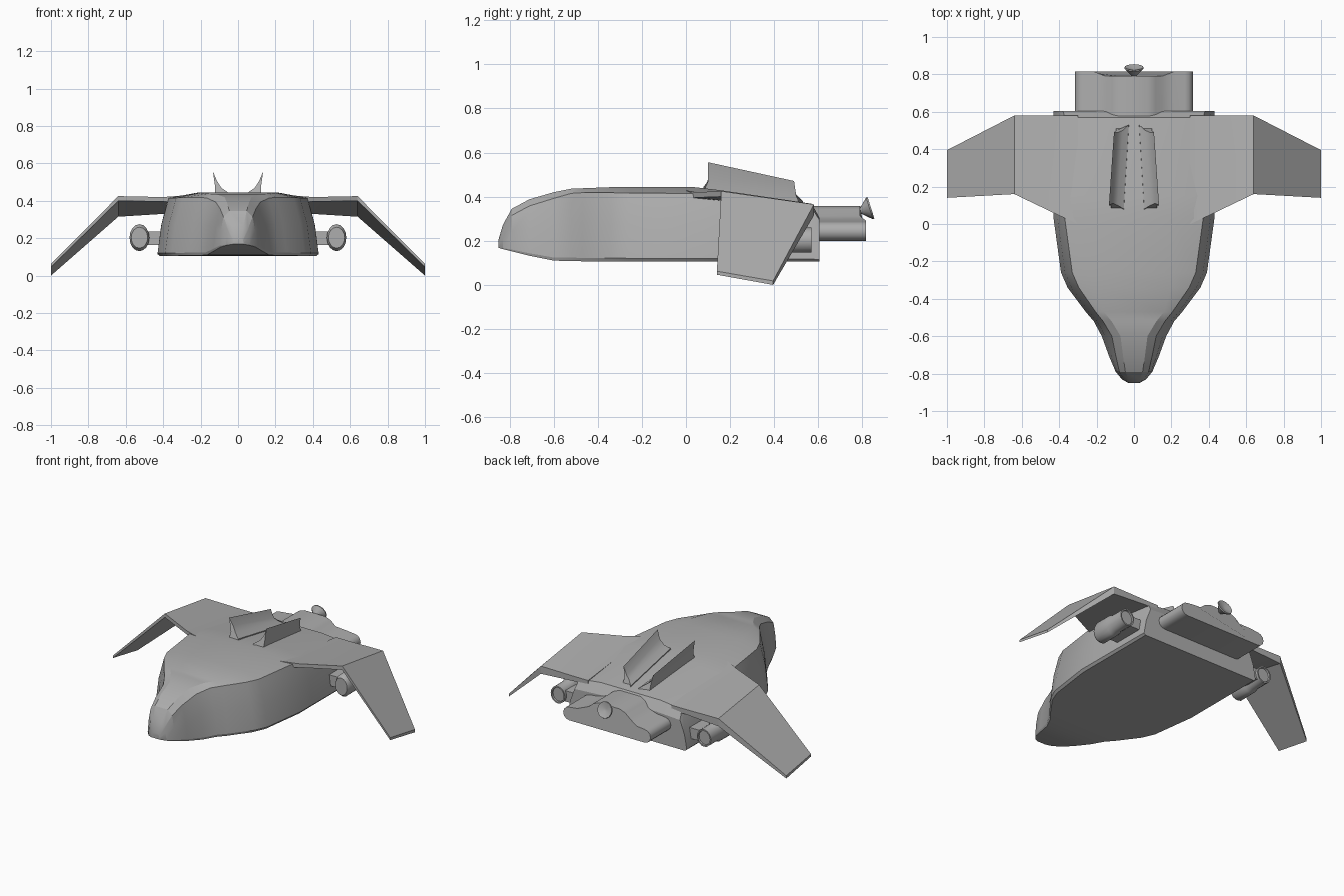
import bpy, bmesh, math
from mathutils import Vector

# Dark grey hull paint
paint = bpy.data.materials.new("dark_grey")
paint.diffuse_color = (0.42, 0.42, 0.42, 1)


def finish(bm, name, angle):
    bmesh.ops.recalc_face_normals(bm, faces=bm.faces)
    me = bpy.data.meshes.new(name)
    bm.to_mesh(me)
    bm.free()
    me.materials.append(paint)
    ob = bpy.data.objects.new(name, me)
    bpy.context.collection.objects.link(ob)
    bpy.ops.object.select_all(action='DESELECT')
    ob.select_set(True)
    bpy.context.view_layer.objects.active = ob
    bpy.ops.object.shade_smooth_by_angle(angle=math.radians(angle))
    return ob


def loft(name, rings, angle=25):
    """Skin a list of closed rings and cap both ends."""
    bm = bmesh.new()
    rows = [[bm.verts.new(p) for p in r] for r in rings]
    n = len(rows[0])
    for a, b in zip(rows, rows[1:]):
        for i in range(n):
            j = (i + 1) % n
            bm.faces.new((a[i], a[j], b[j], b[i]))
    bm.faces.new(rows[0])
    bm.faces.new(rows[-1])
    return finish(bm, name, angle)


def flip(rings, s):
    return [[(x * s, y, z) for x, y, z in r] for r in rings]


def symmetric(half):
    """Half outline, starting and ending off centre, mirrored in x."""
    return half + [(-x, y, z) for x, y, z in reversed(half)]


# Hull: y, bottom half width, bottom z, shoulder width, shoulder z, roof width, roof z
stations = [
    (-0.85, 0.030, 0.168, 0.026, 0.190, 0.015, 0.205),
    (-0.83, 0.065, 0.162, 0.052, 0.250, 0.030, 0.272),
    (-0.79, 0.098, 0.152, 0.078, 0.315, 0.046, 0.345),
    (-0.71, 0.132, 0.132, 0.096, 0.358, 0.058, 0.388),
    (-0.60, 0.172, 0.110, 0.118, 0.392, 0.072, 0.420),
    (-0.52, 0.215, 0.108, 0.165, 0.415, 0.120, 0.436),
    (-0.47, 0.258, 0.107, 0.205, 0.418, 0.160, 0.438),
    (-0.34, 0.355, 0.106, 0.295, 0.418, 0.200, 0.443),
    (-0.26, 0.390, 0.105, 0.330, 0.416, 0.210, 0.444),
    (0.03, 0.430, 0.105, 0.370, 0.415, 0.215, 0.444),
    (0.15, 0.430, 0.105, 0.375, 0.405, 0.215, 0.430),
    (0.57, 0.430, 0.105, 0.370, 0.350, 0.215, 0.368),
    (0.605, 0.430, 0.105, 0.380, 0.295, 0.215, 0.305)]
hull = []
for y, wb, zb, ws, zs, wt, zt in stations:
    h = zs - zb
    hull.append(symmetric([
        (wb * 0.97, y, zb), (wb, y, zb + 0.05 * h),
        (wb + (ws - wb) * 0.35, y, zb + 0.55 * h),
        (ws + (wb - ws) * 0.15, y, zb + 0.9 * h),
        (ws, y, zs), (wt, y, zt)]))
loft("hull", hull, 20)

# Wings: x, front y, rear y, front top/bottom z, rear top/bottom z
wing = []
for x, yf, yr, ft, fb, rt, rb in [
        (0.30, 0.00, 0.58, 0.428, 0.390, 0.362, 0.330),
        (0.40, 0.045, 0.58, 0.420, 0.396, 0.362, 0.330),
        (0.64, 0.160, 0.58, 0.425, 0.400, 0.365, 0.315),
        (1.00, 0.140, 0.395, 0.062, 0.046, 0.018, 0.000)]:
    wing.append([(x, yf, ft), (x, yr, rt), (x, yr, rb), (x, yf, fb)])

# Roof fins: x, z, front y, rear y; the section slides down and inward aft
section = [(0.125, 0.40, 0.07, 0.53), (0.122, 0.47, 0.10, 0.50),
           (0.134, 0.556, 0.10, 0.49), (0.112, 0.505, 0.11, 0.49),
           (0.088, 0.468, 0.10, 0.50), (0.055, 0.446, 0.08, 0.53),
           (0.050, 0.40, 0.07, 0.53)]
fin = [[(x, yf, z) for x, z, yf, yr in section],
       [(x - 0.027, yr, z - (0.085 if z > 0.5 else 0.066)) for x, z, yf, yr in section]]

# Engine pods: y, half width, half height; rear ends in a shallow nozzle
pod = []
for y, rx, rz in [(0.31, 0.044, 0.056), (0.33, 0.053, 0.072), (0.44, 0.053, 0.070),
                  (0.47, 0.051, 0.057), (0.568, 0.051, 0.056),
                  (0.568, 0.043, 0.047), (0.558, 0.041, 0.045)]:
    pod.append([(0.527 + rx * math.cos(t), y, 0.203 + rz * math.sin(t))
                for t in (math.tau * i / 16 for i in range(16))])

# Pylons joining the pods to the hull
pylon = [[(x, 0.35, 0.165), (x, 0.55, 0.165), (x, 0.55, 0.235), (x, 0.35, 0.235)]
         for x in (0.37, 0.50)]

for side, s in (("left", 1), ("right", -1)):
    loft(side + "_wing", flip(wing, s), 15)
    loft(side + "_roof_fin", flip(fin, s), 30)
    loft(side + "_engine_pod", flip(pod, s), 40)
    loft(side + "_pod_pylon", flip(pylon, s), 30)

# Rear engine block: wide pill with rounded ends and a raised hump
cap = [(0.272 + 0.043 * math.cos(t), 0.243 + 0.043 * math.sin(t))
       for t in (math.radians(-90 + 30 * i) for i in range(7))]
outline = cap + [(0.215, 0.292), (0.15, 0.312), (0.115, 0.342), (0.075, 0.357)]
block = []
for y in (0.56, 0.79):
    block.append(symmetric([(x, y + (0.025 if y > 0.7 and x > 0.2 else 0), z)
                            for x, z in outline]))
loft("rear_engine_block", block, 35)

# Tail dish: small tilted cone on the back of the block
axis = Vector((0, 0.94, 0.3)).normalized()
up = Vector((1, 0, 0)).cross(axis)
dish = []
for d, r in [(-0.04, 0.012), (0.012, 0.012), (0.055, 0.052), (0.062, 0.05), (0.05, 0.01)]:
    c = Vector((0, 0.78, 0.33)) + axis * d
    dish.append([c + Vector((r * math.cos(t), 0, 0)) + up * (r * math.sin(t))
                 for t in (math.tau * i / 16 for i in range(16))])
loft("tail_dish", dish, 30)
